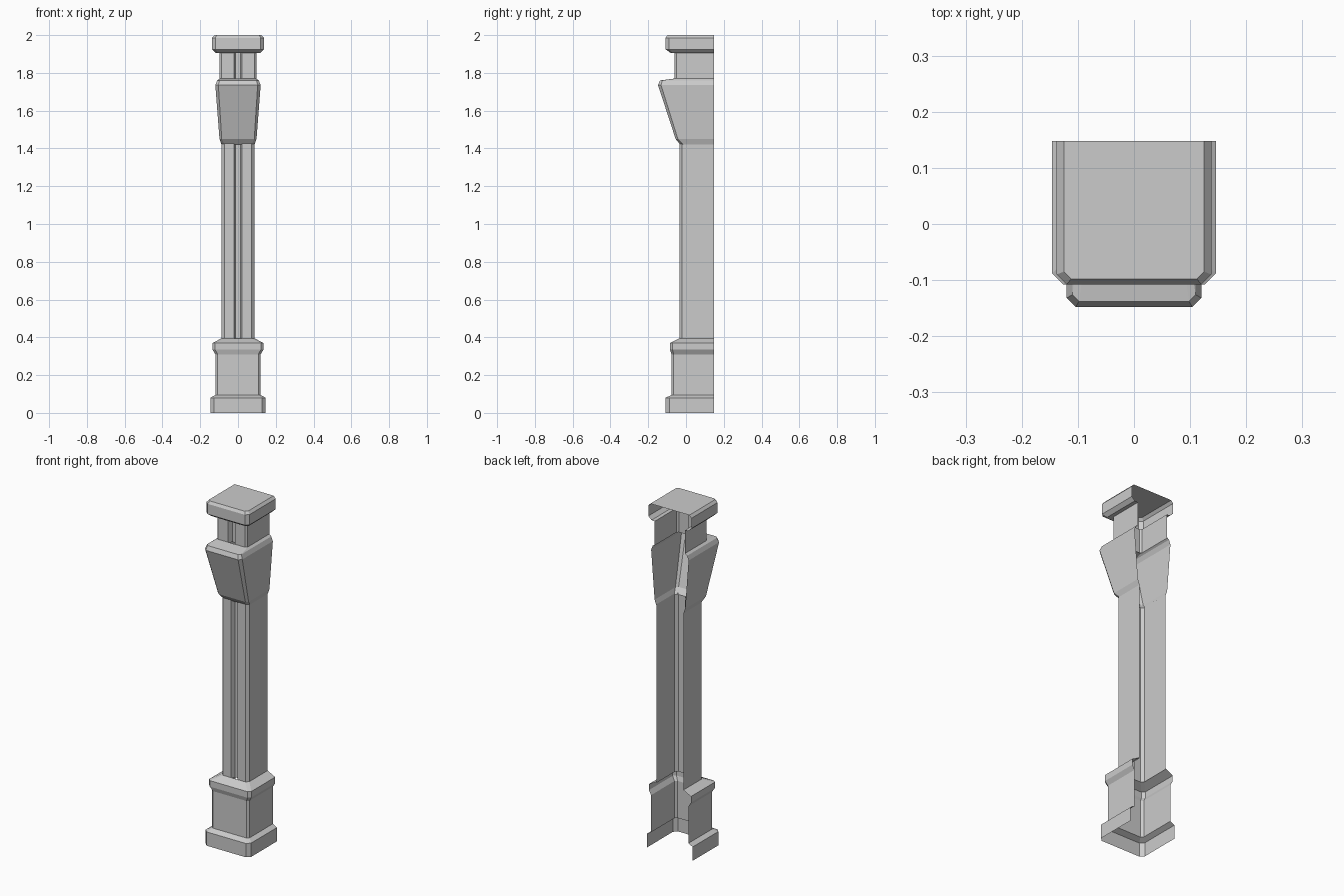
import bpy
import bmesh

cube = bpy.data.objects.get("Cube")
if cube:
    bpy.data.objects.remove(cube, do_unlink=True)

BACK = 0.148

stone = bpy.data.materials.new("pale_grey_stone")
stone.use_nodes = True
stone.diffuse_color = (0.6, 0.6, 0.6, 1)
stone.node_tree.nodes["Principled BSDF"].inputs["Base Color"].default_value = stone.diffuse_color


def outline(width, front, chamfer, groove):
    """Open-backed outline with chamfered corners and an optional front groove."""
    half = [(width, BACK), (width, front + chamfer), (width - chamfer, front)]
    if groove:
        half += [(0.022, front), (0.012, front + groove)]
    return half + [(-x, y) for x, y in reversed(half)]


def shell(name, levels, groove=0, closed_top=False):
    """Loft outlines given as (height, half width, front, chamfer)."""
    bm = bmesh.new()
    rings = []
    for z, width, front, chamfer in levels:
        pts = outline(width, front, chamfer, groove)
        rings.append([bm.verts.new((x, y, z)) for x, y in pts])
    for low, high in zip(rings, rings[1:]):
        for i in range(len(low) - 1):
            bm.faces.new((low[i + 1], low[i], high[i], high[i + 1]))
    if closed_top:
        bm.faces.new(list(reversed(rings[-1])))
    mesh = bpy.data.meshes.new(name)
    bm.to_mesh(mesh)
    bm.free()
    mesh.materials.append(stone)
    obj = bpy.data.objects.new(name, mesh)
    bpy.context.collection.objects.link(obj)
    return obj


# Stepped pedestal with a flared rim
shell("pedestal", [
    (0, 0.146, -0.108, 0.02), (0.08, 0.146, -0.108, 0.02),
    (0.095, 0.12, -0.077, 0.012), (0.31, 0.12, -0.077, 0.012),
    (0.335, 0.135, -0.085, 0.014), (0.37, 0.135, -0.085, 0.014),
    (0.395, 0.087, -0.035, 0.015),
])

# Grooved shaft
shell("shaft", [(0.39, 0.087, -0.035, 0.015), (1.425, 0.087, -0.035, 0.015)], groove=0.025)

# Bracket leaning forward
shell("bracket", [
    (1.42, 0.087, -0.03, 0.015), (1.45, 0.098, -0.055, 0.012),
    (1.735, 0.12, -0.148, 0.016), (1.76, 0.11, -0.138, 0.012),
    (1.77, 0.097, -0.06, 0.01),
])

# Grooved neck
shell("neck", [(1.765, 0.097, -0.06, 0.01), (1.905, 0.097, -0.06, 0.01)], groove=0.025)

# Bevelled cap slab
shell("cap", [
    (1.905, 0.097, -0.06, 0.01), (1.906, 0.118, -0.082, 0.012),
    (1.925, 0.138, -0.108, 0.018), (1.985, 0.138, -0.108, 0.018),
    (2.0, 0.125, -0.098, 0.013),
], closed_top=True)
